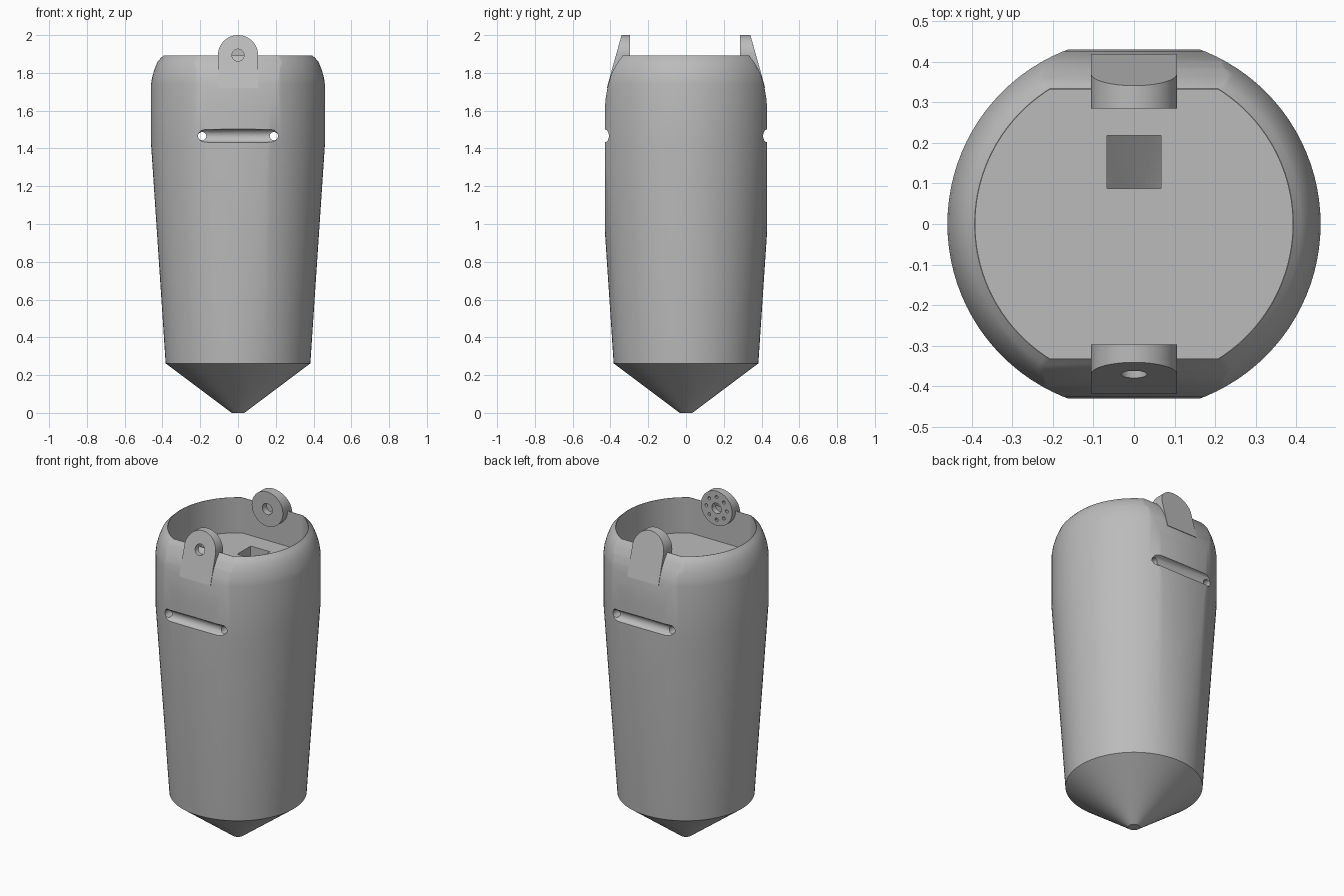
import bpy, bmesh
from math import sin, cos, pi, radians
from mathutils import Matrix

if "Cube" in bpy.data.objects:
    bpy.data.objects.remove(bpy.data.objects["Cube"], do_unlink=True)

grey = bpy.data.materials.new("plain grey")
grey.use_nodes = True
colour = (0.5, 0.5, 0.5, 1)
grey.diffuse_color = colour
grey.node_tree.nodes["Principled BSDF"].inputs["Base Color"].default_value = colour


def finish(name, bm):
    bmesh.ops.recalc_face_normals(bm, faces=bm.faces)
    mesh = bpy.data.meshes.new(name)
    bm.to_mesh(mesh)
    bm.free()
    mesh.materials.append(grey)
    obj = bpy.data.objects.new(name, mesh)
    bpy.context.collection.objects.link(obj)
    return obj


def lathe(name, profile, n=96):
    """Closed solid turned about z from (radius, z) points."""
    bm = bmesh.new()
    rings = [[bm.verts.new((r * cos(2 * pi * i / n), r * sin(2 * pi * i / n), z))
              for i in range(n)] for r, z in profile]
    for a, b in zip(rings, rings[1:]):
        for i in range(n):
            j = (i + 1) % n
            bm.faces.new((a[i], a[j], b[j], b[i]))
    bm.faces.new(rings[0])
    bm.faces.new(rings[-1])
    return finish(name, bm)


def prism(name, points, place, lo, hi):
    """Extrude a 2D outline from lo to hi; place(u, v, w) gives the 3D point."""
    bm = bmesh.new()
    a = [bm.verts.new(place(u, v, lo)) for u, v in points]
    b = [bm.verts.new(place(u, v, hi)) for u, v in points]
    bm.faces.new(a)
    bm.faces.new(b)
    for i in range(len(a)):
        j = (i + 1) % len(a)
        bm.faces.new((a[i], a[j], b[j], b[i]))
    return finish(name, bm)


def arc(r, cx, cy, start, end, n):
    return [(cx + r * cos(radians(start + (end - start) * i / n)),
             cy + r * sin(radians(start + (end - start) * i / n))) for i in range(n + 1)]


def along_y(u, v, w):
    return (u, w, v)


def along_x(u, v, w):
    return (w, u, v)


def along_z(u, v, w):
    return (u, v, w)


def rod(r, x, z, y0, y1, n=24):
    return prism("rod_cutter", arc(r, x, z, 0, 360, n)[:-1], along_y, y0, y1)


def boolean(target, tool, operation="DIFFERENCE"):
    mod = target.modifiers.new(operation, "BOOLEAN")
    mod.operation = operation
    mod.solver = "EXACT"
    mod.object = tool
    bpy.context.view_layer.objects.active = target
    bpy.ops.object.modifier_apply(modifier=mod.name)
    bpy.data.objects.remove(tool, do_unlink=True)


# Tapered body with a pointed base and rounded shoulder
body = lathe("body", [(0.033, 0), (0.383, 0.262), (0.46, 1.42), (0.46, 1.74), (0.455, 1.775),
                      (0.444, 1.815), (0.427, 1.857), (0.411, 1.876), (0.393, 1.893)])

# Flattened front and back, curving in at the top
side = [(0.5, -0.1), (0.43, -0.1), (0.43, 1.6), (0.426, 1.66), (0.416, 1.72), (0.4, 1.78),
        (0.383, 1.82), (0.362, 1.855), (0.334, 1.893), (0.32, 1.91), (0.5, 1.91)]
for s in (-1, 1):
    boolean(body, prism("flat_cutter", [(s * y, z) for y, z in side], along_x, -0.6, 0.6))

# Open cup in the top, hollow below it, and a square port between them
cup = []
for start in (-58, 122):
    cup += arc(0.391, 0, 0, start, start + 116, 40)
cup = [(x, max(-0.332, min(0.332, y))) for x, y in cup]
boolean(body, prism("cup_cutter", cup, along_z, 1.675, 2.1))
boolean(body, lathe("hollow_cutter", [(0.02, 0.06), (0.335, 0.29), (0.39, 1.42), (0.39, 1.6)], 48))
boolean(body, prism("port_cutter", [(-0.066, 0.087), (0.066, 0.087), (0.066, 0.218), (-0.066, 0.218)],
                    along_z, 1.5, 1.8))

# Rounded groove on each flat, with a through hole at both ends
for s in (-1, 1):
    bm = bmesh.new()
    bmesh.ops.create_uvsphere(bm, u_segments=24, v_segments=12, radius=0.036,
                              matrix=Matrix.Rotation(pi / 2, 4, "Y"))
    for v in bm.verts:
        if abs(v.co.x) > 1e-4:
            v.co.x += 0.185 if v.co.x > 0 else -0.185
        v.co.y += s * 0.436
        v.co.z += 1.467
    boolean(body, finish("groove_cutter", bm))
for x in (-0.19, 0.19):
    boolean(body, rod(0.022, x, 1.465, -0.6, 0.6))


def lug(name, s, inner):
    """Round-topped lug with a sloping outer face and a round inner boss."""
    arch = [(0.106, 1.72)] + arc(0.106, 0, 1.894, 0, 180, 32) + [(-0.106, 1.72)]
    obj = prism(name, arch, along_y, s * 0.333, s * 0.5)
    wedge = [(0.333, 2.1), (0.313, 2.1), (0.425, 1.7), (0.6, 1.7), (0.6, 2.1)]
    boolean(obj, prism("slope_cutter", [(s * y, z) for y, z in wedge[1:]], along_x, -0.3, 0.3))
    boolean(obj, rod(0.106, 0, 1.894, s * inner, s * 0.338, 64), "UNION")
    return obj


front_lug = lug("front_lug", -1, 0.297)
back_lug = lug("back_lug", 1, 0.285)

# Shaft hole and ring of small holes in the front lug, blind socket in the back one
boolean(front_lug, rod(0.032, 0, 1.894, -0.6, -0.2))
for i in range(8):
    a = pi * i / 4
    boolean(front_lug, rod(0.01, 0.07 * cos(a), 1.894 + 0.07 * sin(a), -0.325, -0.2, 12))
boolean(back_lug, rod(0.034, 0, 1.894, 0.2, 0.325))

# Smooth shading with crisp edges
for obj in (body, front_lug, back_lug):
    bpy.ops.object.select_all(action="DESELECT")
    obj.select_set(True)
    bpy.context.view_layer.objects.active = obj
    bpy.ops.object.shade_smooth_by_angle(angle=radians(30))
